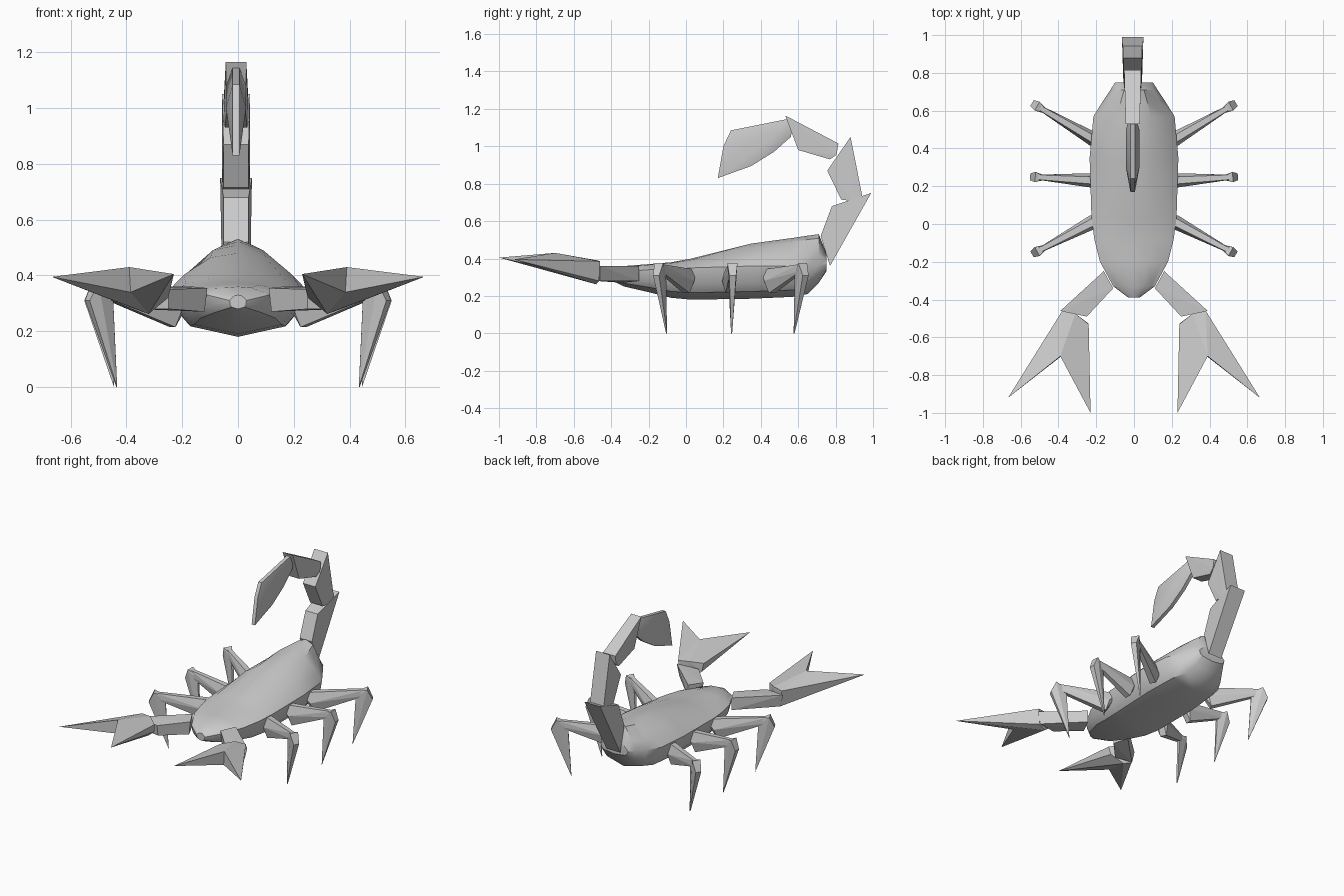
import bpy
import bmesh
from mathutils import Vector

cube = bpy.data.objects.get("Cube")
if cube:
    bpy.data.objects.remove(cube, do_unlink=True)

grey = bpy.data.materials.new("plain grey")
grey.use_nodes = True
shade = (0.6, 0.6, 0.6, 1)
grey.diffuse_color = shade
grey.node_tree.nodes["Principled BSDF"].inputs["Base Color"].default_value = shade


def finish(bm, name, mirrored=False, smooth=False):
    """Turn a bmesh into a named object, optionally mirrored across x."""
    bmesh.ops.recalc_face_normals(bm, faces=bm.faces)
    mesh = bpy.data.meshes.new(name)
    bm.to_mesh(mesh)
    bm.free()
    mesh.materials.append(grey)
    obj = bpy.data.objects.new(name, mesh)
    bpy.context.collection.objects.link(obj)
    if mirrored:
        obj.modifiers.new("mirror", "MIRROR").use_mirror_merge = False
    if smooth:
        bpy.ops.object.select_all(action="DESELECT")
        bpy.context.view_layer.objects.active = obj
        obj.select_set(True)
        bpy.ops.object.shade_smooth_by_angle(angle=0.55)
    return obj


def hull(name, points, **options):
    """Faceted solid wrapped around a few corner points."""
    bm = bmesh.new()
    verts = [bm.verts.new(p) for p in points]
    bmesh.ops.convex_hull(bm, input=verts)
    bmesh.ops.delete(bm, geom=[v for v in bm.verts if not v.link_faces], context="VERTS")
    bmesh.ops.dissolve_limit(bm, angle_limit=0.02, verts=bm.verts, edges=bm.edges)
    return finish(bm, name, **options)


# Body: cross-sections lofted from head to rear
def body_section(y, width, bottom, side, top):
    rise, drop = top - side, side - bottom
    half = [(0, bottom), (0.75 * width, bottom + 0.22 * drop),
            (0.93 * width, bottom + 0.5 * drop), (width, side),
            (0.83 * width, side + 0.35 * rise),
            (0.42 * width, side + 0.87 * rise), (0, top)]
    ring = half + [(-x, z) for x, z in reversed(half[1:-1])]
    return [(x, y, z) for x, z in ring]


stations = [
    (-0.39, 0.03, 0.28, 0.31, 0.33),
    (-0.33, 0.11, 0.25, 0.33, 0.36),
    (-0.2, 0.18, 0.22, 0.34, 0.37),
    (-0.08, 0.21, 0.19, 0.345, 0.38),
    (0.03, 0.225, 0.18, 0.35, 0.4),
    (0.35, 0.235, 0.185, 0.36, 0.48),
    (0.57, 0.215, 0.195, 0.36, 0.51),
    (0.65, 0.165, 0.21, 0.36, 0.522),
    (0.71, 0.125, 0.27, 0.365, 0.53),
    (0.75, 0.1, 0.33, 0.37, 0.43),
]
bm = bmesh.new()
rings = [[bm.verts.new(p) for p in body_section(*s)] for s in stations]
for a, b in zip(rings, rings[1:]):
    for i in range(len(a)):
        j = (i + 1) % len(a)
        bm.faces.new((a[i], a[j], b[j], b[i]))
bm.faces.new(rings[0])
bm.faces.new(rings[-1])
finish(bm, "body", smooth=True)

# Tail: side outlines (y, z, half width) given thickness across x
TAIL_X = -0.007


def tail_part(name, outline, **options):
    hull(name, [(TAIL_X + s * w, y, z) for y, z, w in outline for s in (-1, 1)], **options)


tail_part("tail_base", [(0.72, 0.52, 0.045), (0.78, 0.68, 0.045),
                        (0.99, 0.75, 0.057), (0.77, 0.36, 0.05)])
tail_part("tail_middle", [(0.755, 0.87, 0.045), (0.88, 1.05, 0.05), (0.945, 0.72, 0.05),
                          (0.9, 0.705, 0.05), (0.83, 0.715, 0.045)])
tail_part("tail_upper", [(0.53, 1.165, 0.037), (0.815, 1.015, 0.045), (0.805, 0.955, 0.045),
                         (0.77, 0.93, 0.04), (0.6, 0.98, 0.035)])

# Stinger: thin rim with a fuller ridge along the middle
rim = [(0.57, 1.1), (0.54, 1.145), (0.24, 1.085), (0.2, 1.0),
       (0.17, 0.83), (0.35, 0.895), (0.47, 0.97), (0.56, 1.05)]
ridge = [(0.5, 1.08), (0.3, 1.0)]
tail_part("stinger", [(y, z, 0.012) for y, z in rim] + [(y, z, 0.036) for y, z in ridge],
          smooth=True)


# Legs: each lies in an upright plane running outward from the body
def leg(name, root, knee):
    start = Vector((*root, 0))
    reach = Vector((*knee, 0)) - start
    out = reach.normalized()
    across = Vector((-out.y, out.x, 0))

    def at(r, side, z):
        return start + reach * r + across * side + Vector((0, 0, z))

    hull(name + "_upper_leg",
         [at(r, s * w, z) for r, w, z in
          [(-0.1, 0.02, 0.34), (0.05, 0.038, 0.28), (0.1, 0.02, 0.215),
           (0.9, 0.012, 0.37), (0.93, 0.012, 0.335)] for s in (-1, 1)],
         mirrored=True)
    hull(name + "_lower_leg",
         [at(r, s * w, z) for r, w, z in
          [(0.84, 0.015, 0.365), (0.92, 0.027, 0.375), (1, 0.018, 0.31),
           (0.74, 0.008, 0.32), (0.69, 0.003, 0)] for s in (-1, 1)],
         mirrored=True)


leg("front", (0.2, 0.02), (0.54, -0.16))
leg("middle", (0.21, 0.23), (0.55, 0.25))
leg("rear", (0.2, 0.44), (0.54, 0.64))

# Claws: an arm and two pointed fingers sharing a palm edge
hull("claw_arm", [(0.16, -0.25, 0.36), (0.16, -0.25, 0.28), (0.11, -0.34, 0.355),
                  (0.12, -0.34, 0.27), (0.39, -0.46, 0.36), (0.37, -0.46, 0.28),
                  (0.25, -0.49, 0.35), (0.25, -0.48, 0.28)], mirrored=True)
palm = [(0.31, -0.475, 0.39), (0.32, -0.48, 0.262), (0.39, -0.7, 0.43), (0.385, -0.7, 0.34)]
hull("outer_claw", palm + [(0.38, -0.46, 0.385), (0.37, -0.465, 0.28), (0.667, -0.92, 0.395)],
     mirrored=True)
hull("inner_claw", palm + [(0.24, -0.53, 0.375), (0.25, -0.52, 0.32), (0.23, -1, 0.405)],
     mirrored=True)
